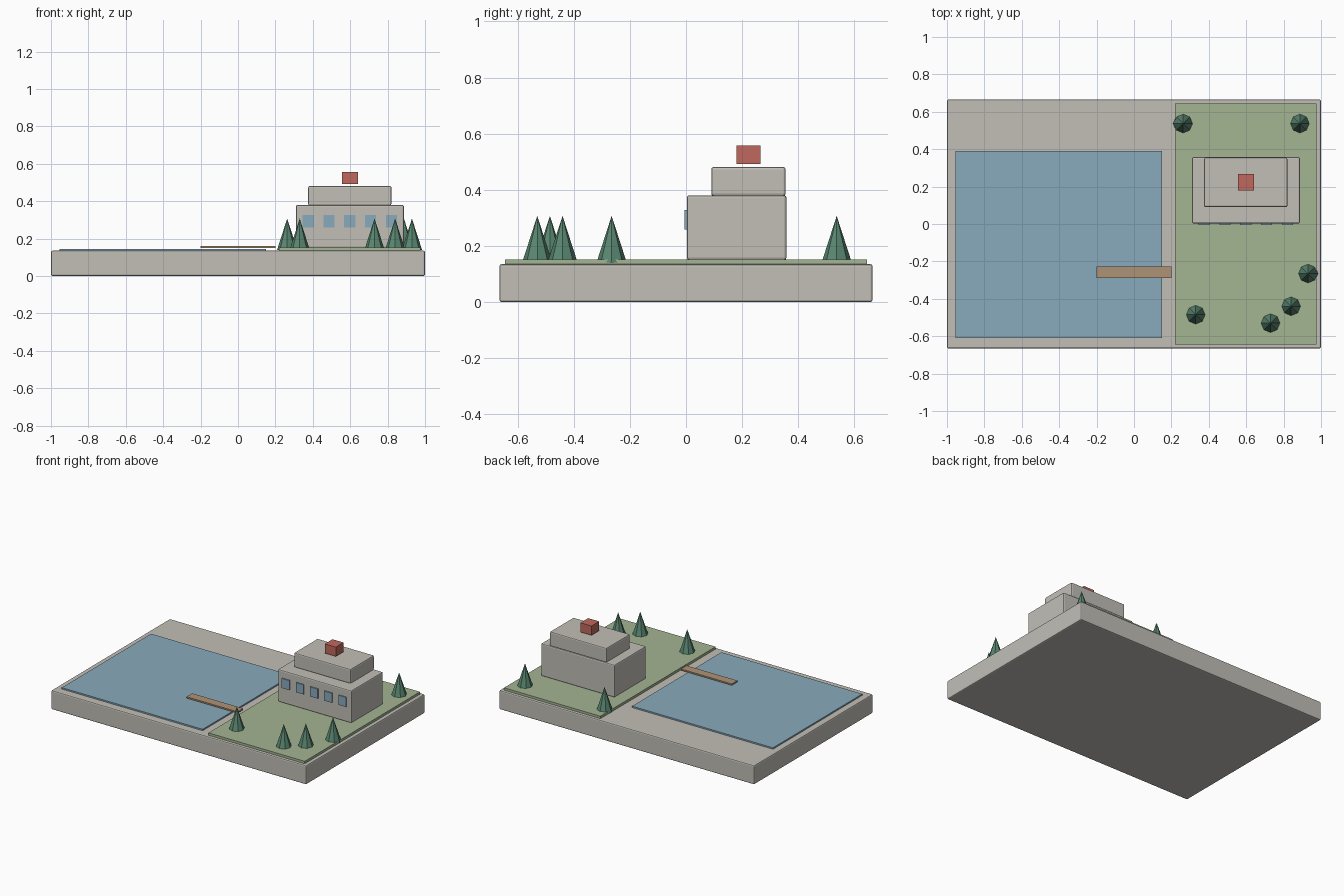
import bpy
import bmesh
from mathutils import Matrix, Vector

if "Cube" in bpy.data.objects:
    bpy.data.objects.remove(bpy.data.objects["Cube"], do_unlink=True)


def material(name, rgb):
    mat = bpy.data.materials.new(name)
    mat.use_nodes = True
    mat.diffuse_color = (*rgb, 1)
    mat.node_tree.nodes["Principled BSDF"].inputs["Base Color"].default_value = (*rgb, 1)
    return mat


stone = material("pale stone", (0.54, 0.52, 0.475))
water_blue = material("water blue", (0.25, 0.40, 0.50))
grass_green = material("grass green", (0.37, 0.46, 0.29))
pine_green = material("pine green", (0.10, 0.24, 0.165))
wood = material("light wood", (0.43, 0.29, 0.18))
brick = material("brick red", (0.52, 0.14, 0.11))


def add_object(name, bm, mat):
    mesh = bpy.data.meshes.new(name)
    bm.to_mesh(mesh)
    bm.free()
    mesh.materials.append(mat)
    obj = bpy.data.objects.new(name, mesh)
    bpy.context.collection.objects.link(obj)
    return obj


def box(name, x, y, z, mat, bevel=0):
    """Box from (min, max) ranges, with optional softened edges."""
    low, high = (Vector(corner) for corner in zip(x, y, z))
    bm = bmesh.new()
    place = Matrix.Translation((low + high) / 2) @ Matrix.Diagonal((*(high - low), 1))
    bmesh.ops.create_cube(bm, size=1, matrix=place)
    obj = add_object(name, bm, mat)
    if bevel:
        mod = obj.modifiers.new("soft edges", "BEVEL")
        mod.width = bevel
        mod.segments = 2
    return obj


# Ground slab, pond and lawn
box("base_slab", (-1, 1), (-0.665, 0.665), (0, 0.135), stone, 0.008)
box("pond", (-0.955, 0.15), (-0.61, 0.39), (0.13, 0.145), water_blue)
box("lawn", (0.22, 0.975), (-0.645, 0.645), (0.13, 0.152), grass_green)

# Jetty over the water
box("jetty", (-0.2, 0.2), (-0.29, -0.227), (0.15, 0.16), wood)

# House with two storeys and a chimney
box("lower_storey", (0.31, 0.887), (0.003, 0.358), (0.15, 0.38), stone, 0.008)
box("upper_storey", (0.375, 0.82), (0.09, 0.355), (0.378, 0.481), stone, 0.008)
box("chimney", (0.555, 0.641), (0.18, 0.266), (0.491, 0.557), brick)

# Row of windows along the front wall
for i in range(5):
    cx = 0.376 + i * 0.111
    box(f"window_{i + 1}", (cx - 0.03, cx + 0.03), (-0.005, 0.0045),
        (0.259, 0.327), water_blue)

# Low-poly pines
trees = [(0.263, 0.537), (0.887, 0.537), (0.93, -0.265),
         (0.84, -0.44), (0.73, -0.53), (0.33, -0.485)]
for i, (x, y) in enumerate(trees):
    bm = bmesh.new()
    bmesh.ops.create_cone(bm, cap_ends=True, segments=8, radius1=0.054, radius2=0,
                          depth=0.167, matrix=Matrix.Translation((x, y, 0.2235)))
    bmesh.ops.remove_doubles(bm, verts=bm.verts, dist=0.0001)
    add_object(f"pine_{i + 1}", bm, pine_green)
